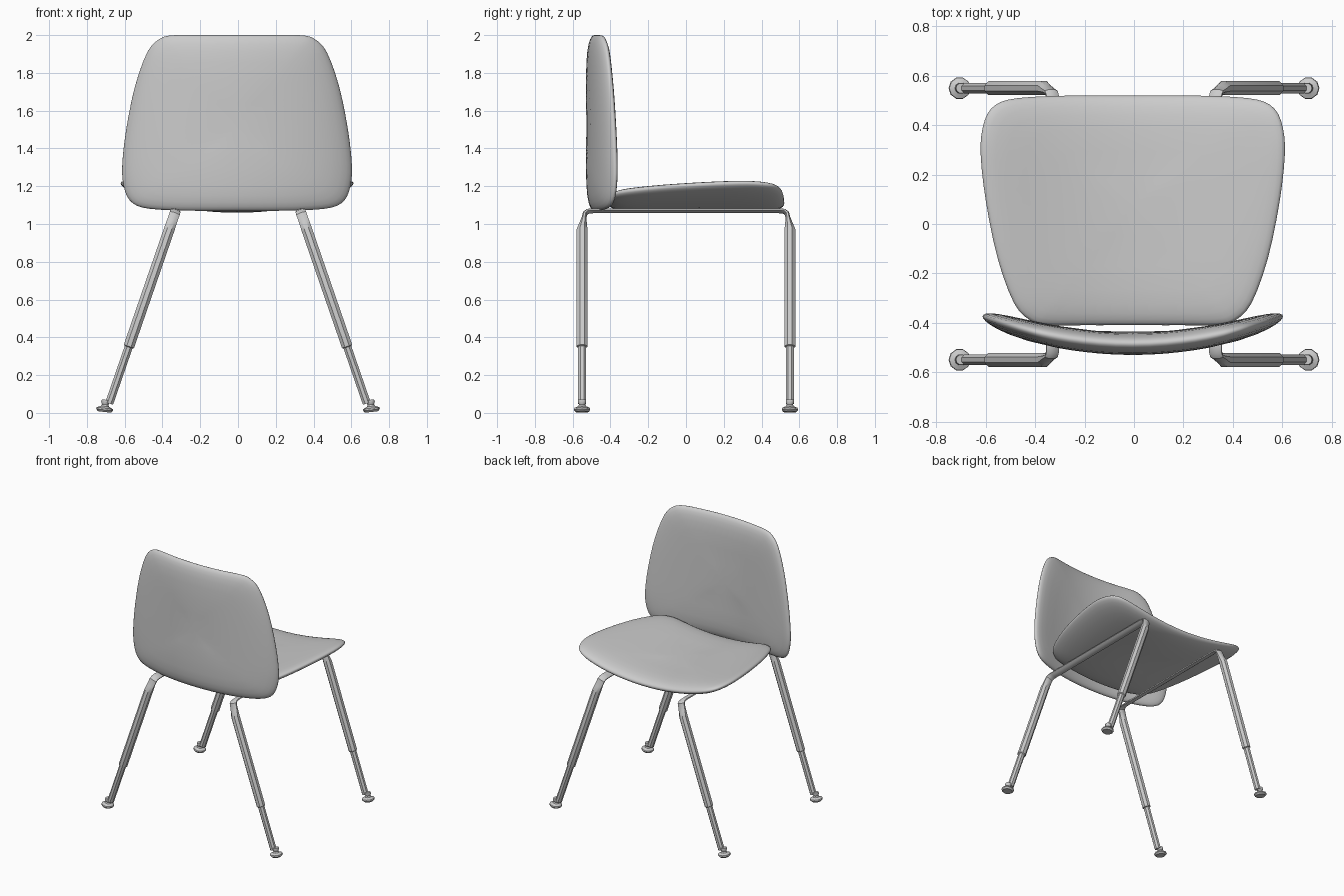
import bpy, bmesh
from math import sin, cos, pi, radians, sqrt
from mathutils import Vector, Matrix

if "Cube" in bpy.data.objects:
    bpy.data.objects.remove(bpy.data.objects["Cube"])

# half outline shared by both shells: (half width, distance from the wide end)
HALF = [(0, 0), (.2, 0), (.36, .003), (.5, .017), (.568, .055), (.6, .13), (.608, .24),
        (.587, .43), (.54, .66), (.475, .84), (.41, .91), (.34, .929), (.2, .93), (0, .93)]


def finish(bm, name, angle):
    bmesh.ops.recalc_face_normals(bm, faces=bm.faces[:])
    me = bpy.data.meshes.new(name)
    bm.to_mesh(me)
    bm.free()
    ob = bpy.data.objects.new(name, me)
    bpy.context.collection.objects.link(ob)
    bpy.ops.object.select_all(action='DESELECT')
    bpy.context.view_layer.objects.active = ob
    ob.select_set(True)
    bpy.ops.object.shade_smooth_by_angle(angle=radians(angle))
    return ob


def skin(bm, rings, caps=True):
    rows = [[bm.verts.new(p) for p in r] for r in rings]
    n = len(rows[0])
    for a, b in zip(rows, rows[1:]):
        for i in range(n):
            j = (i + 1) % n
            bm.faces.new((a[i], a[j], b[j], b[i]))
    if caps:
        for row in (rows[0], rows[-1]):
            c = bm.verts.new(sum((v.co for v in row), Vector()) / n)
            for i in range(n):
                bm.faces.new((row[i], row[(i + 1) % n], c))


def smooth_loop(pts, steps):
    out, n = [], len(pts)
    for i in range(n):
        a, b, c, d = (Vector(pts[(i + k) % n]) for k in (-1, 0, 1, 2))
        for s in range(steps):
            t = s / steps
            out.append(.5 * (2 * b + (c - a) * t + (2 * a - 5 * b + 4 * c - d) * t * t
                             + (3 * b - 3 * c + d - a) * t ** 3))
    return out


# curved cushion-like shell; place maps (x, along, height) to world space
def shell(name, place, half_thick=.045, bend=.3):
    loop = smooth_loop(HALF + [(-x, v) for x, v in HALF[-2:0:-1]], 3)
    scales = [.25, .5, .7, .82, .9, .95, .98, .995, 1]
    rings = []
    for sign, ss in ((1, scales), (-1, scales[-2::-1])):
        for s in ss:
            t = sign * half_thick * sqrt(1 - s ** 6)
            rings.append([place(p.x * s, .45 + (p.y - .45) * s, t + bend * (p.x * s) ** 2)
                          for p in loop])
    bm = bmesh.new()
    skin(bm, rings)
    return finish(bm, name, 60)


shell("seat", lambda x, v, h: Vector((x * 1.013 - .005, .52 - v, 1.105 + h)))
shell("backrest", lambda x, v, h: Vector((x - .005, -.485 + h, 1.07 + v)))

# leg frame path, one half: (y, z, half width, half thickness)
PATH = [(.49, 1.07, .027, .010), (.52, 1.067, .027, .011), (.535, 1.055, .028, .012),
        (.54, 1.03, .028, .013), (.543, 1.01, .028, .018), (.55, .97, .029, .029),
        (.55, .352, .029, .029), (.55, .348, .022, .022), (.55, .05, .022, .022)]
SLOPE, SIDES = .345, 8


def leg_frame(name, side):
    path = [(-y, z, a, b) for y, z, a, b in PATH[::-1]] + PATH
    pts = [Vector((side * (.33 + SLOPE * (1.07 - z)), y, z)) for y, z, a, b in path]
    wide = Vector((side, 0, SLOPE)).normalized()
    rings = []
    for i, (y, z, a, b) in enumerate(path):
        tan = (pts[min(i + 1, len(pts) - 1)] - pts[max(i - 1, 0)]).normalized()
        nor = tan.cross(wide).normalized()
        rings.append([pts[i] + wide * a * cos(2 * pi * (k + .5) / SIDES) * 1.06
                      + nor * b * sin(2 * pi * (k + .5) / SIDES) * 1.06 for k in range(SIDES)])
    bm = bmesh.new()
    skin(bm, rings)
    return finish(bm, name, 35)


# turned foot glide: (radius, height)
GLIDE = [(.035, .003), (.045, .014), (.043, .023), (.022, .033), (.017, .042), (.023, .055), (.021, .068)]


def foot(name, side, y):
    m = Matrix.Translation((side * .708, y, .002)) @ Matrix.Rotation(-side * radians(7), 4, 'Y')
    rings = [[m @ Vector((r * cos(2 * pi * k / 10), r * sin(2 * pi * k / 10), z))
              for k in range(10)] for r, z in GLIDE]
    bm = bmesh.new()
    skin(bm, rings)
    return finish(bm, name, 35)


for side, s in ((-1, "left"), (1, "right")):
    leg_frame(s + "_leg_frame", side)
    for y, e in ((-.55, "front"), (.55, "back")):
        foot(f"{e}_{s}_foot", side, y)
